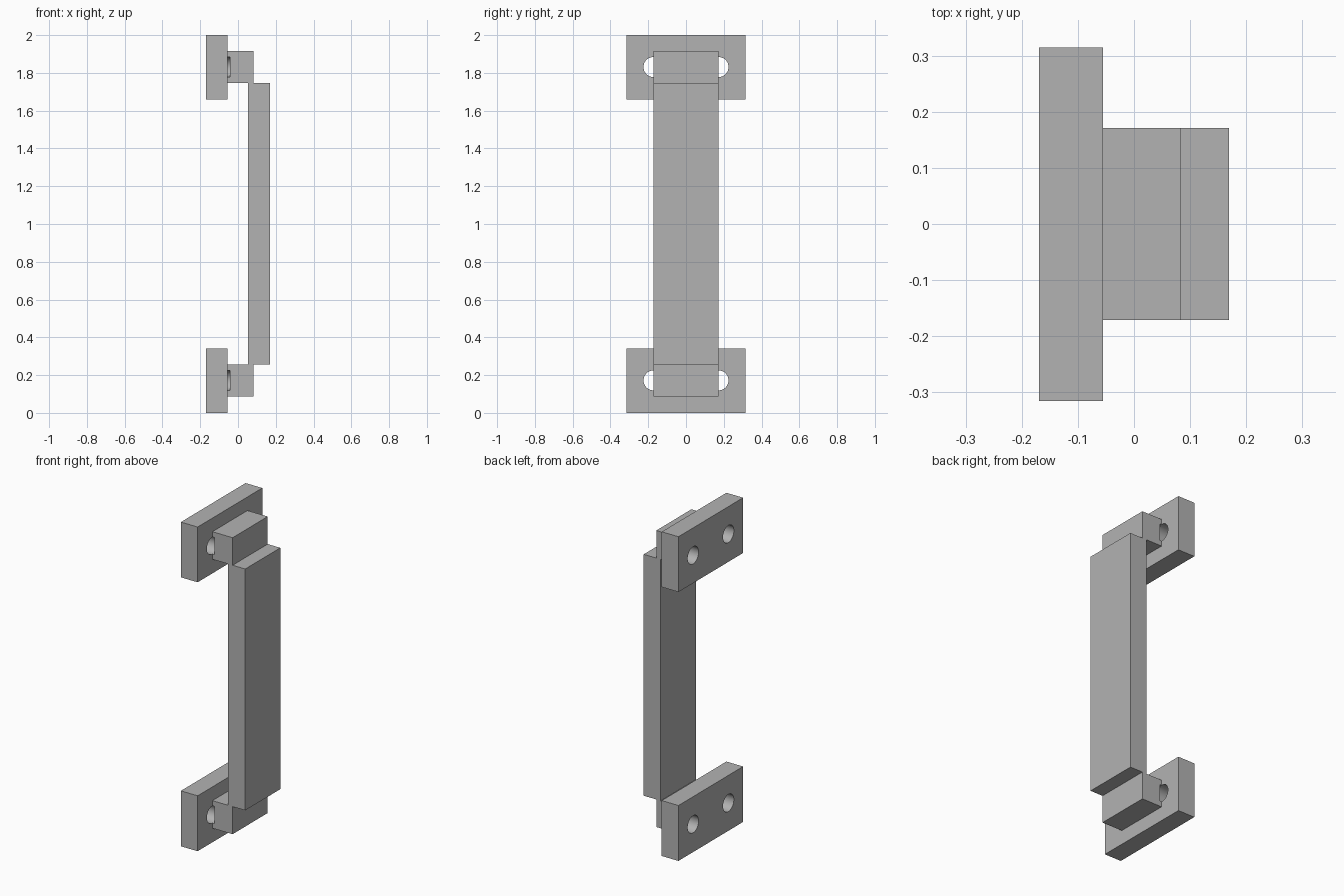
import bpy
import math

if "Cube" in bpy.data.objects:
    bpy.data.objects.remove(bpy.data.objects["Cube"], do_unlink=True)

metal = bpy.data.materials.new("plain_grey")
metal.use_nodes = True
grey = (0.45, 0.45, 0.45, 1)
metal.diffuse_color = grey
metal.node_tree.nodes["Principled BSDF"].inputs["Base Color"].default_value = grey

HALF_WIDTH = 0.171          # half width of grip and mounts
HOLE_Y, HOLE_R = 0.172, 0.053
HOLE_END = -0.042           # holes run slightly into the mounts


def box(name, x, half_y, z):
    """Box spanning x and z ranges, symmetric in y."""
    bpy.ops.mesh.primitive_cube_add(
        size=1, location=(sum(x) / 2, 0, sum(z) / 2))
    ob = bpy.context.object
    ob.name = name
    ob.scale = (x[1] - x[0], 2 * half_y, z[1] - z[0])
    bpy.ops.object.transform_apply(location=False, rotation=False, scale=True)
    ob.data.materials.append(metal)
    return ob


def drill(parts, y, z):
    """Bore one round hole along x through the given parts."""
    start = -0.3
    bpy.ops.mesh.primitive_cylinder_add(
        vertices=48, radius=HOLE_R, depth=HOLE_END - start,
        location=((start + HOLE_END) / 2, y, z),
        rotation=(0, math.pi / 2, 0))
    cutter = bpy.context.object
    cutter.hide_render = True
    cutter.data.materials.append(metal)
    for ob in parts:
        mod = ob.modifiers.new("hole", 'BOOLEAN')
        mod.operation = 'DIFFERENCE'
        mod.solver = 'EXACT'
        mod.object = cutter
        bpy.context.view_layer.objects.active = ob
        bpy.ops.object.modifier_apply(modifier=mod.name)
    bpy.data.objects.remove(cutter, do_unlink=True)


# Grip bar
box("grip_bar", (0.053, 0.169), HALF_WIDTH, (0.257, 1.746))

# Wall plate and mounting block at each end
for end, zc in (("lower", 0.172), ("upper", 1.831)):
    plate = box(end + "_wall_plate", (-0.169, -0.055), 0.315,
                (max(zc - 0.172, 0), min(zc + 0.17, 2.0)))
    mount = box(end + "_mount", (-0.055, 0.083), HALF_WIDTH,
                (zc - 0.085, zc + 0.085))
    # Stretch the plate to the exact overall height
    if end == "upper":
        for v in plate.data.vertices:
            if v.co.z > 0:
                v.co.z = 2.0 - plate.location.z
    for side in (-1, 1):
        drill((plate, mount), side * HOLE_Y, zc)
    for ob in (plate, mount):
        bpy.ops.object.select_all(action='DESELECT')
        ob.select_set(True)
        bpy.context.view_layer.objects.active = ob
        bpy.ops.object.shade_smooth_by_angle(angle=math.radians(30))
